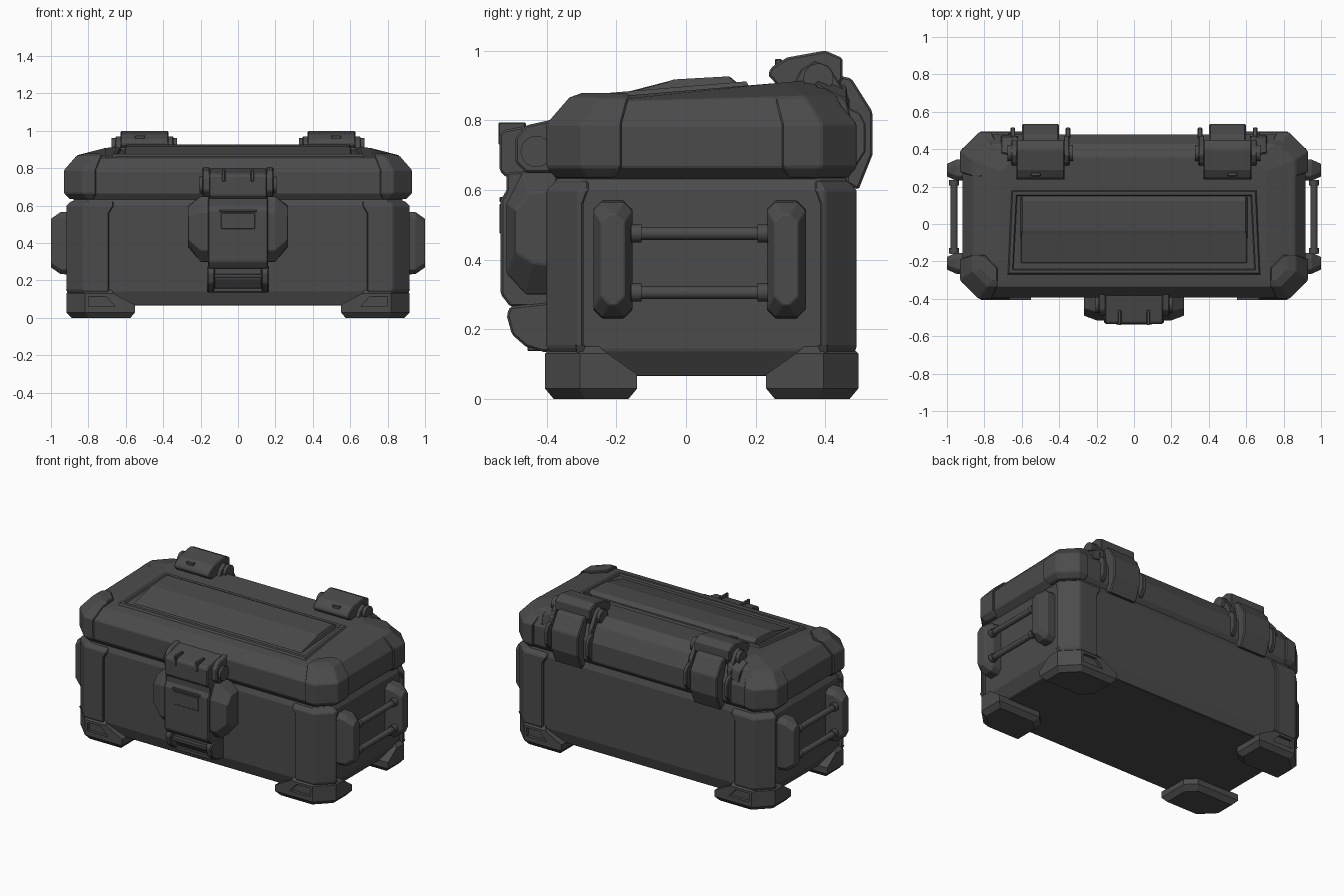
import bpy, bmesh, math

GREY = bpy.data.materials.new("dark grey")
GREY.diffuse_color = (0.07, 0.07, 0.07, 1)
CY, HD = 0.045, 0.445          # case centre and half depth in y


def loft(name, rings, bevel=0.0, smooth=False, closed=False):
    """Skin a list of point rings; cap the ends or join last ring to first."""
    bm = bmesh.new()
    vs = [[bm.verts.new(p) for p in r] for r in rings]
    n = len(vs[0])
    pairs = list(zip(vs, vs[1:])) + ([(vs[-1], vs[0])] if closed else [])
    for a, b in pairs:
        for i in range(n):
            j = (i + 1) % n
            bm.faces.new((a[i], a[j], b[j], b[i]))
    if not closed:
        bm.faces.new(vs[0])
        bm.faces.new(vs[-1])
    bmesh.ops.recalc_face_normals(bm, faces=bm.faces)
    me = bpy.data.meshes.new(name)
    bm.to_mesh(me)
    bm.free()
    me.materials.append(GREY)
    ob = bpy.data.objects.new(name, me)
    bpy.context.collection.objects.link(ob)
    if smooth:
        for p in me.polygons:
            p.use_smooth = True
        me.set_sharp_from_angle(angle=math.radians(40))
    if bevel:
        m = ob.modifiers.new("edge", 'BEVEL')
        m.width, m.segments, m.limit_method = bevel, 1, 'ANGLE'
    return ob


def prism(name, prof, x0, x1, bevel=0.006):
    """Extrude a y-z profile along x."""
    return loft(name, [[(x, y, z) for y, z in prof] for x in (x0, x1)], bevel)


def box(name, x0, x1, y0, y1, z0, z1, bevel=0.005):
    return prism(name, [(y0, z0), (y1, z0), (y1, z1), (y0, z1)], x0, x1, bevel)


def rod(name, axis, start, end, a, z, r, n=20):
    """Round rod along x or y; a is the other horizontal coordinate."""
    rings = []
    for s in (start, end):
        ring = []
        for i in range(n):
            t = math.tau * i / n
            u, w = a + r * math.cos(t), z + r * math.sin(t)
            ring.append((s, u, w) if axis == 'x' else (u, s, w))
        rings.append(ring)
    return loft(name, rings, smooth=True)


def octo(xh, y0, y1, c, zf, zb=None):
    """Rectangle with cut corners, z running from front zf to back zb."""
    zb = zf if zb is None else zb
    pts = [(-xh + c, y0), (xh - c, y0), (xh, y0 + c), (xh, y1 - c),
           (xh - c, y1), (-xh + c, y1), (-xh, y1 - c), (-xh, y0 + c)]
    return [(x, y, zf + (zb - zf) * (y - y0) / (y1 - y0)) for x, y in pts]


def corner(name, levels, sx, sy, bevel=0.005):
    """Corner block; level = z, outer x, outer v, cut, inner x, inner v, inner cut."""
    rings = []
    for z, xo, vo, c, xi, vi, ci in levels:
        pts = [(xi, vo), (xo - c, vo), (xo, vo - c), (xo, vi),
               (xi + ci, vi), (xi, vi + ci)]
        rings.append([(sx * x, CY + sy * v, z) for x, v in pts])
    return loft(name, rings, bevel)


# Main body
loft("body", [octo(0.85, -0.36, 0.45, 0.08, 0.065), octo(0.895, -0.385, 0.472, 0.08, 0.14),
              octo(0.895, -0.385, 0.472, 0.08, 0.60), octo(0.87, -0.365, 0.455, 0.08, 0.645)], 0.004)

# Lid with sloping top
loft("lid", [octo(0.87, -0.365, 0.45, 0.08, 0.625), octo(0.918, -0.392, 0.478, 0.09, 0.665),
             octo(0.918, -0.392, 0.478, 0.09, 0.785), octo(0.86, -0.335, 0.43, 0.09, 0.852, 0.872),
             octo(0.71, -0.275, 0.36, 0.08, 0.862, 0.915)], 0.004)


def top_z(y):
    return 0.862 + 0.0835 * (y + 0.275)


# Raised frame on the lid top
def frame_ring(d, h):
    pts = [(-0.68 + d, -0.275 + d), (0.68 - d, -0.275 + d), (0.66 - d, 0.185 - d), (-0.66 + d, 0.185 - d)]
    return [(x, y, top_z(y) + h) for x, y in pts]


loft("lid_frame", [frame_ring(0, -0.01), frame_ring(0.012, 0.012),
                   frame_ring(0.03, 0.012), frame_ring(0.04, -0.01)], closed=True)

# Ramped panel inside the frame
loft("lid_panel", [[(s * (0.62 if z < 0.868 else 0.60), y, z) for y, z in
                    [(-0.225, 0.845), (-0.205, 0.872), (-0.05, 0.912), (-0.035, 0.917),
                     (0.125, 0.926), (0.15, 0.905), (0.15, 0.85)]] for s in (-1, 1)], 0.003)

for sx in (-1, 1):
    for sy in (-1, 1):
        # Corner posts on the body
        corner("corner_post", [
            (0.10, 0.895, HD - 0.02, 0.09, 0.71, 0.36, 0.03),
            (0.15, 0.918, HD, 0.09, 0.69, 0.34, 0.03),
            (0.56, 0.918, HD, 0.09, 0.69, 0.34, 0.03),
            (0.60, 0.918, HD, 0.09, 0.665, 0.325, 0.03),
            (0.625, 0.89, HD - 0.025, 0.08, 0.665, 0.325, 0.03)], sx, sy)
        # Corner guards on the lid
        corner("lid_corner_guard", [
            (0.635, 0.90, HD - 0.025, 0.09, 0.77, 0.25, 0.05),
            (0.665, 0.93, HD, 0.10, 0.76, 0.23, 0.05),
            (0.79, 0.93, HD, 0.10, 0.76, 0.23, 0.05),
            (0.865, 0.865, HD - 0.065, 0.08, 0.73, 0.21, 0.07),
            (0.878, 0.82, HD - 0.10, 0.06, 0.73, 0.21, 0.07)], sx, sy)
        # Feet with a slot in the outer face
        foot = corner("foot", [
            (0.0, 0.89, 0.425, 0.09, 0.575, 0.21, 0.06),
            (0.03, 0.918, 0.45, 0.10, 0.55, 0.185, 0.06),
            (0.07, 0.918, 0.45, 0.10, 0.55, 0.185, 0.06),
            (0.13, 0.918, 0.45, 0.10, 0.665, 0.27, 0.06),
            (0.155, 0.89, 0.425, 0.08, 0.68, 0.30, 0.05)], sx, sy, 0)
        slot = loft("foot_slot_cutter", [[(sx * x, CY + sy * v, z) for x, z in
                    [(0.655, 0.06), (0.80, 0.06), (0.80, 0.115), (0.705, 0.115)]]
                    for v in (0.43, 0.49)])
        slot.hide_render = True
        slot.hide_viewport = True
        cut = foot.modifiers.new("slot", 'BOOLEAN')
        cut.operation, cut.object, cut.solver = 'DIFFERENCE', slot, 'EXACT'

# Side handles: two brackets and two bars per end
for sx in (-1, 1):
    for yc in (-0.21, 0.288):
        rings = []
        for x, w, z0, z1 in ((0.88, 0.056, 0.23, 0.57), (0.95, 0.056, 0.235, 0.565), (1.0, 0.034, 0.27, 0.53)):
            c = 0.025
            rings.append([(sx * x, yc + dy, z) for dy, z in
                          [(-w, z0 + c), (-w + c, z0), (w - c, z0), (w, z0 + c),
                           (w, z1 - c), (w - c, z1), (-w + c, z1), (-w, z1 - c)]])
        loft("handle_bracket", rings, 0.003)
    for z in (0.305, 0.475):
        rod("handle_bar", 'y', -0.16, 0.235, sx * 0.962, z, 0.019, 12)
        for y in (-0.158, 0.205):
            rod("handle_collar", 'y', y, y + 0.03, sx * 0.962, z, 0.026, 12)

# Front latch: hinge housing, lever plate and catch
prism("latch_housing", [(-0.37, 0.80), (-0.52, 0.772), (-0.535, 0.76), (-0.535, 0.655),
                        (-0.515, 0.635), (-0.37, 0.635)], -0.155, 0.155)
rod("latch_pin", 'x', -0.205, 0.205, -0.43, 0.71, 0.045)
prism("latch_lever", [(-0.37, 0.66), (-0.515, 0.65), (-0.515, 0.60), (-0.532, 0.57),
                      (-0.532, 0.30), (-0.505, 0.265), (-0.37, 0.265)], -0.16, 0.16)
box("latch_grip", -0.09, 0.09, -0.536, -0.51, 0.475, 0.56, 0.003)
box("latch_grip_lip", -0.10, 0.10, -0.536, -0.50, 0.565, 0.58, 0.003)
prism("latch_catch", [(-0.37, 0.28), (-0.475, 0.28), (-0.475, 0.21), (-0.43, 0.15), (-0.37, 0.14)], -0.13, 0.13)
CATCH = [(-0.37, 0.28), (-0.505, 0.265), (-0.515, 0.24), (-0.50, 0.185),
         (-0.46, 0.15), (-0.41, 0.135), (-0.37, 0.135)]
box("catch_bar", -0.13, 0.13, -0.502, -0.46, 0.215, 0.235, 0.003)
box("catch_base", -0.13, 0.13, -0.455, -0.38, 0.137, 0.16, 0.003)
for s in (-1, 1):
    prism("catch_rail", CATCH, s * 0.125, s * 0.165)
    prism("latch_shoulder", [(-0.37, 0.805), (-0.46, 0.785), (-0.49, 0.75), (-0.49, 0.68),
                             (-0.46, 0.65), (-0.37, 0.65)], s * 0.15, s * 0.19)
    box("latch_rib", s * 0.068, s * 0.086, -0.539, -0.46, 0.73, 0.793, 0.003)
    # Angular cheeks either side of the lever
    wide = [(-0.37, 0.30), (-0.46, 0.30), (-0.515, 0.36), (-0.515, 0.56), (-0.47, 0.65), (-0.37, 0.65)]
    tight = [(-0.37, 0.38), (-0.44, 0.39), (-0.49, 0.42), (-0.49, 0.54), (-0.45, 0.59), (-0.37, 0.60)]
    loft("latch_cheek", [[(s * x, y, z) for y, z in ring] for x, ring in
                         ((0.155, wide), (0.20, wide), (0.268, tight))], 0.004)

# Rear hinges
for s in (-1, 1):
    c = s * 0.50
    prism("hinge_cap", [(0.235, 0.93), (0.245, 0.952), (0.29, 0.98), (0.40, 1.0), (0.45, 0.978),
                        (0.45, 0.92), (0.42, 0.86), (0.30, 0.86)], c - 0.128, c + 0.128)
    rod("hinge_pin", 'x', c - 0.175, c + 0.175, 0.38, 0.92, 0.043)
    prism("hinge_strap", [(0.43, 0.93), (0.475, 0.92), (0.535, 0.825), (0.535, 0.70),
                          (0.495, 0.60), (0.46, 0.62), (0.46, 0.80)], c - 0.098, c + 0.098)
    for d in (-1, 1):
        # Pin supports and the thin fins beside the strap
        prism("hinge_support", [(0.29, 0.87), (0.33, 0.945), (0.37, 0.97), (0.41, 0.955), (0.47, 0.86),
                                (0.47, 0.80), (0.32, 0.84)], c + d * 0.125, c + d * 0.155, 0.004)
        prism("hinge_fin", [(0.46, 0.84), (0.50, 0.82), (0.515, 0.79), (0.515, 0.71), (0.49, 0.67),
                            (0.46, 0.66)], c + d * 0.135, c + d * 0.16, 0.004)
    # Sloped brace outside each hinge
    loft("hinge_brace", [[(s * 0.62, y, z) for y, z in ((0.35, 0.87), (0.47, 0.82), (0.46, 0.90), (0.37, 0.935))],
                         [(s * 0.71, y, z) for y, z in ((0.36, 0.86), (0.475, 0.80), (0.46, 0.86), (0.38, 0.90))]], 0.004)
    box("cap_stud", s * 0.50, s * 0.55, 0.255, 0.275, 0.95, 0.976, 0.003)
